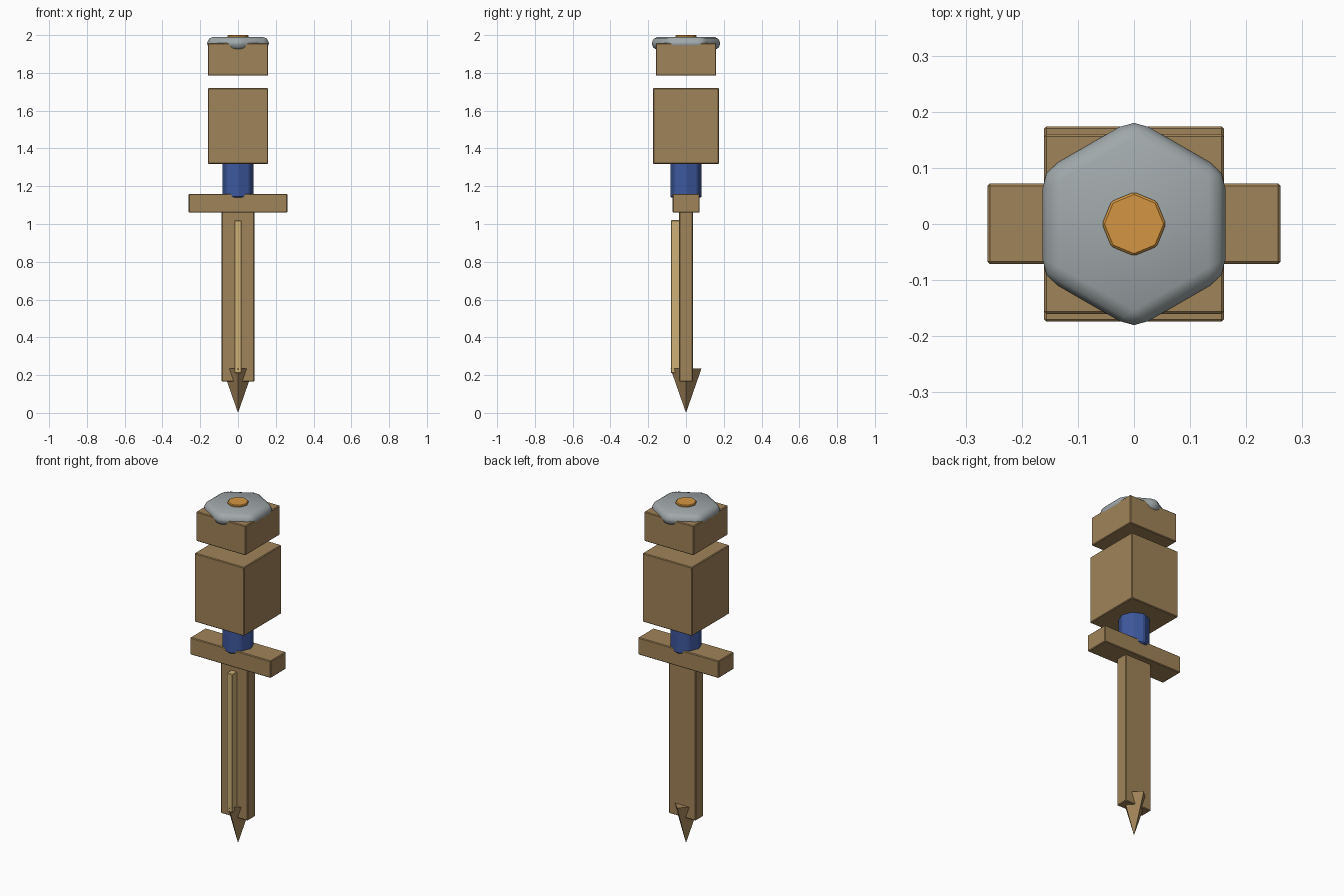
import bpy, bmesh, math
from mathutils import Matrix

if "Cube" in bpy.data.objects:
    bpy.data.objects.remove(bpy.data.objects["Cube"])


def material(name, rgb):
    m = bpy.data.materials.new(name)
    m.diffuse_color = (*rgb, 1)
    m.use_nodes = True
    m.node_tree.nodes["Principled BSDF"].inputs["Base Color"].default_value = m.diffuse_color
    return m


BROWN = material("brown wood", (0.352, 0.227, 0.098))
TAN = material("pale tan", (0.62, 0.44, 0.18))
BLUE = material("blue wrap", (0.048, 0.098, 0.34))
GREY = material("grey metal", (0.352, 0.392, 0.402))
ORANGE = material("orange", (0.658, 0.305, 0.054))


def finish(name, bm, mat, bevel, segments=1, smooth=False):
    bmesh.ops.recalc_face_normals(bm, faces=bm.faces)
    me = bpy.data.meshes.new(name)
    bm.to_mesh(me)
    bm.free()
    me.materials.append(mat)
    for p in me.polygons:
        p.use_smooth = smooth
    ob = bpy.data.objects.new(name, me)
    bpy.context.collection.objects.link(ob)
    if bevel:
        mod = ob.modifiers.new("Bevel", 'BEVEL')
        mod.width = bevel
        mod.segments = segments
        mod.limit_method = 'ANGLE'
        mod.angle_limit = math.radians(30)
    return ob


def box(name, x, y, z, mat, bevel=0.004):
    bm = bmesh.new()
    size = [b - a for a, b in (x, y, z)]
    mid = [(a + b) / 2 for a, b in (x, y, z)]
    bmesh.ops.create_cube(bm, size=1, matrix=Matrix.Translation(mid) @ Matrix.Diagonal((*size, 1)))
    return finish(name, bm, mat, bevel)


def prism(name, sides, r_low, r_top, z0, z1, mat, bevel=0.0, segments=1, smooth=False):
    # A vertex always lies on the y axis
    bm = bmesh.new()
    bmesh.ops.create_cone(bm, cap_ends=True, segments=sides, radius1=r_low, radius2=r_top,
                          depth=z1 - z0, matrix=Matrix.Translation((0, 0, (z0 + z1) / 2)))
    top = max(bm.verts, key=lambda v: v.co.y).co
    turn = math.pi / 2 - math.atan2(top.y, top.x)
    bmesh.ops.rotate(bm, verts=bm.verts, matrix=Matrix.Rotation(turn, 3, 'Z'))
    bmesh.ops.remove_doubles(bm, verts=bm.verts, dist=1e-5)
    return finish(name, bm, mat, bevel, segments, smooth)


# Blade, raised front strip and four-sided point
box("blade", (-0.087, 0.087), (-0.036, 0.036), (0.165, 1.07), BROWN)
box("blade_strip", (-0.019, 0.019), (-0.079, -0.03), (0.21, 1.02), TAN, 0.003)
prism("blade_tip", 4, 0.0, 0.082, 0.0, 0.235, BROWN)

# Cross guard and octagonal grip
box("cross_guard", (-0.261, 0.261), (-0.071, 0.072), (1.06, 1.16), BROWN)
prism("grip", 8, 0.085, 0.085, 1.14, 1.33, BLUE, 0.006)

# Two blocks with an open gap between them
box("lower_block", (-0.16, 0.16), (-0.174, 0.174), (1.318, 1.72), BROWN)
box("upper_block", (-0.16, 0.16), (-0.16, 0.16), (1.785, 1.957), BROWN)

# Rounded hexagonal cap and its centre stud
prism("cap", 6, 0.188, 0.188, 1.922, 1.99, GREY, 0.03, 2, True)
prism("cap_stud", 8, 0.057, 0.057, 1.95, 2.0, ORANGE, 0.004)
